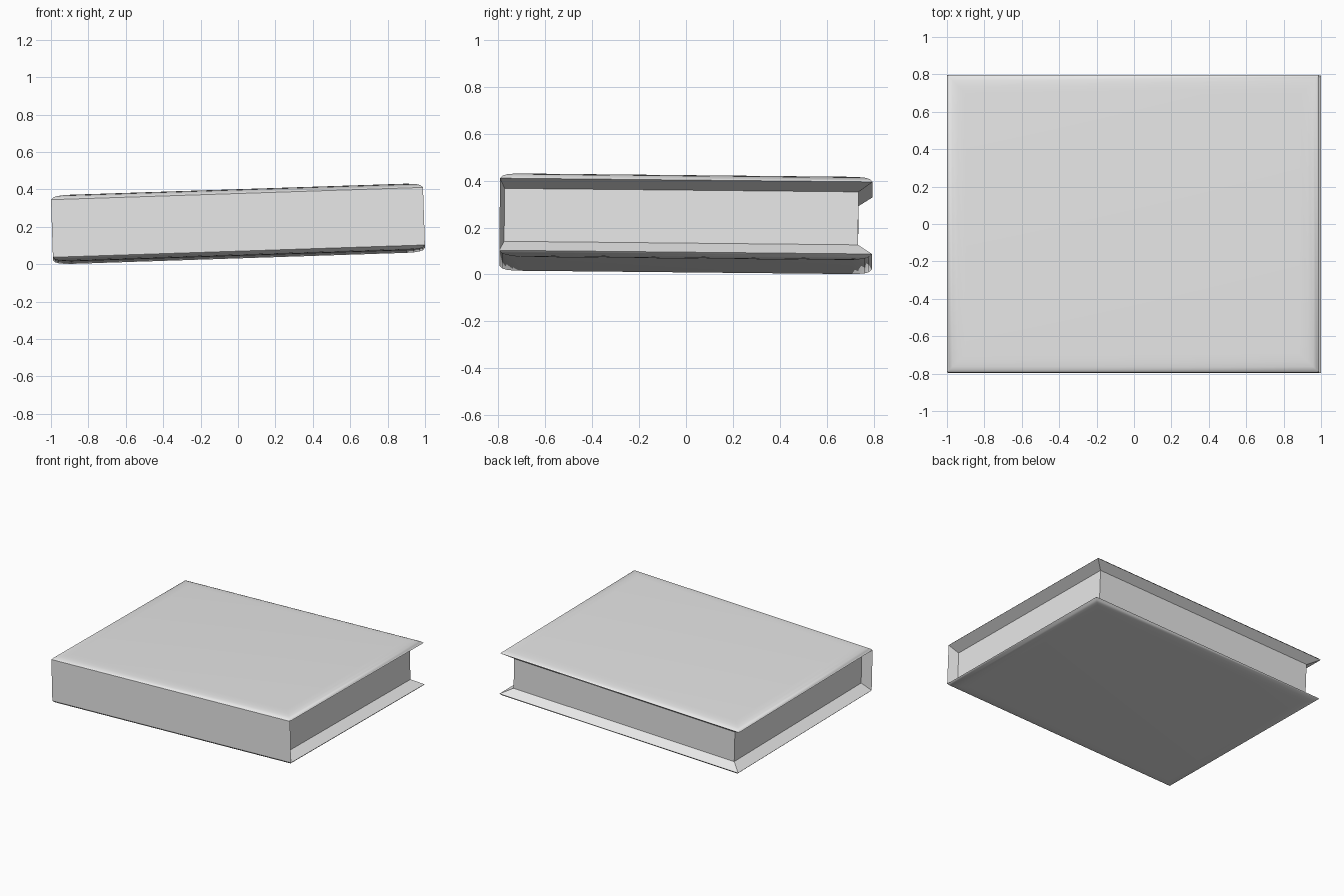
import bpy, bmesh, math
from mathutils import Euler, Matrix

cube = bpy.data.objects.get("Cube")
if cube:
    bpy.data.objects.remove(cube, do_unlink=True)

HX, HY = 0.995, 0.795        # cover half width and depth
EDGE, PAGE = 0.154, 0.113    # half heights of the cover rim and page block
SIDE, BACK, SPINE = 0.075, 0.06, 0.02   # page insets
ROUND = [(0, 0), (0.012, 0.012), (0.03, 0.018), (0.06, 0.022), (0.1, 0.024)]
TILT = Matrix.Translation((0, 0, 0.216)) @ Euler((-0.01, -0.033, 0)).to_matrix().to_4x4()

grey = bpy.data.materials.new("light grey")
grey.use_nodes = True
color = (0.8, 0.8, 0.8, 1)
grey.diffuse_color = color
grey.node_tree.nodes["Principled BSDF"].inputs["Base Color"].default_value = color


def ring(bm, x, front, back, z):
    corners = [(-x, front), (x, front), (x, back), (-x, back)]
    return [bm.verts.new((a, b, z)) for a, b in corners]


def outer_ring(bm, inset, z):
    return ring(bm, HX - inset, inset - HY, HY - inset, z)


def inner_ring(bm, z):
    return ring(bm, HX - SIDE, SPINE - HY, HY - BACK, z)


def bridge(bm, low, high, sides=range(4)):
    for i in sides:
        j = (i + 1) % 4
        bm.faces.new((low[i], low[j], high[j], high[i]))


def finish(bm, name):
    mesh = bpy.data.meshes.new(name)
    bm.to_mesh(mesh)
    bm.free()
    mesh.materials.append(grey)
    mesh.transform(TILT)
    obj = bpy.data.objects.new(name, mesh)
    bpy.context.collection.objects.link(obj)
    bpy.ops.object.select_all(action="DESELECT")
    obj.select_set(True)
    bpy.context.view_layer.objects.active = obj
    bpy.ops.object.shade_smooth_by_angle(angle=math.radians(35))


OPEN_SIDES = (1, 2, 3)   # every side but the spine

# Cover: two softly rounded boards joined by the spine
bm = bmesh.new()
bottom = [outer_ring(bm, i, -EDGE - h) for i, h in reversed(ROUND)]
top = [outer_ring(bm, i, EDGE + h) for i, h in ROUND]
for rings in (bottom, top):
    for low, high in zip(rings, rings[1:]):
        bridge(bm, low, high)
bm.faces.new(reversed(bottom[0]))
bm.faces.new(top[-1])

# Sloping board undersides, spine face and mitred spine ends
rim_low, rim_high = bottom[-1], top[0]
in_low, in_high = inner_ring(bm, -PAGE), inner_ring(bm, PAGE)
bridge(bm, rim_low, in_low, OPEN_SIDES)
bridge(bm, in_high, rim_high, OPEN_SIDES)
bridge(bm, rim_low, rim_high, (0,))
bm.faces.new((rim_low[1], in_low[1], in_high[1], rim_high[1]))
bm.faces.new((rim_high[0], in_high[0], in_low[0], rim_low[0]))
finish(bm, "cover")

# Pages: the three visible sides of the block
bm = bmesh.new()
bridge(bm, inner_ring(bm, -PAGE), inner_ring(bm, PAGE), OPEN_SIDES)
for v in [v for v in bm.verts if not v.link_faces]:
    bm.verts.remove(v)
finish(bm, "page_block")
